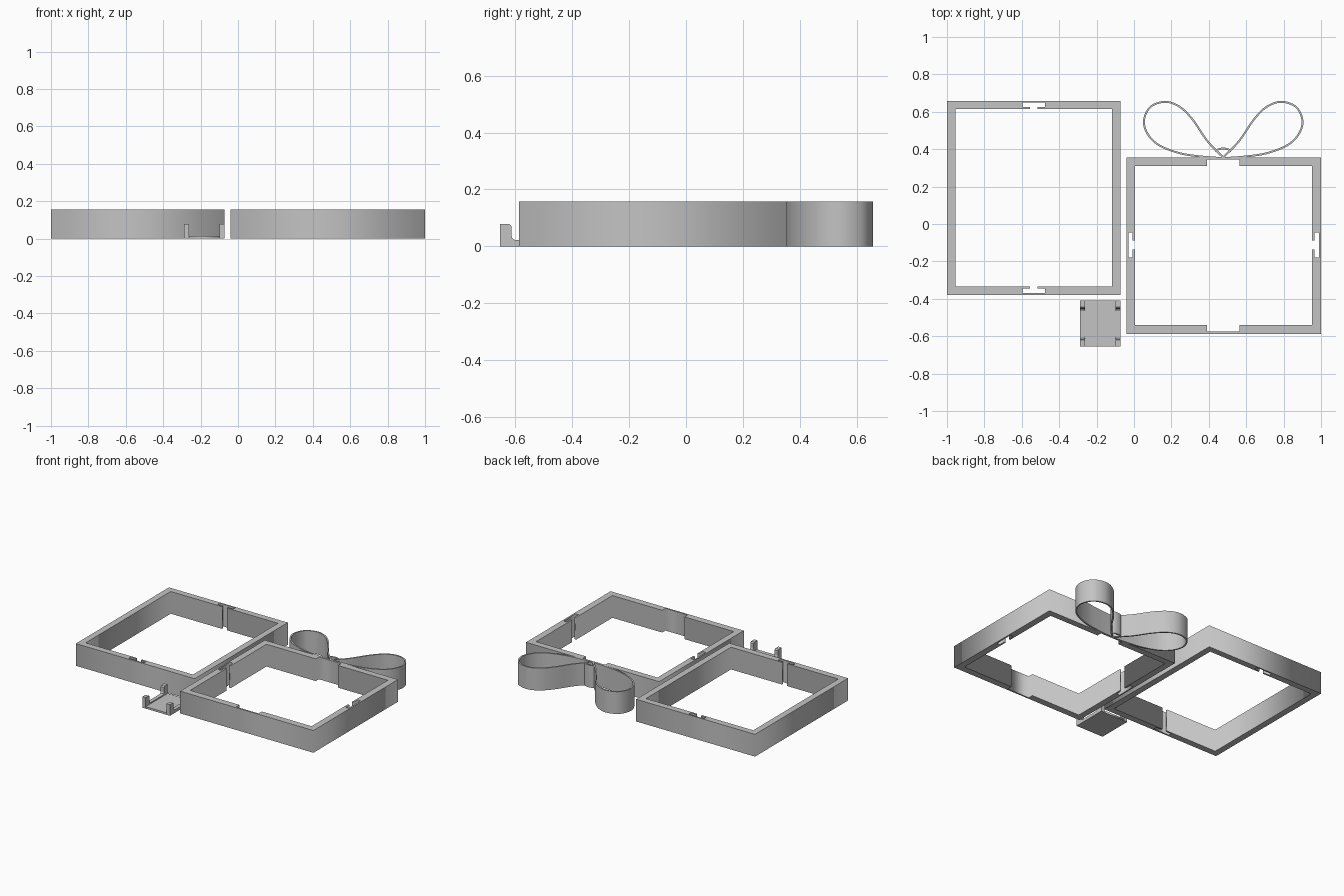
import bpy
import bmesh
import math
from mathutils import Vector

if "Cube" in bpy.data.objects:
    bpy.data.objects.remove(bpy.data.objects["Cube"])

H = 0.157      # height of frames and bow
BOW_X = 0.477  # centre line of the bow

grey = bpy.data.materials.new("plain grey")
grey.diffuse_color = (0.55, 0.55, 0.55, 1)
grey.use_nodes = True
grey.node_tree.nodes["Principled BSDF"].inputs["Base Color"].default_value = grey.diffuse_color


def activate(ob):
    bpy.ops.object.select_all(action='DESELECT')
    ob.select_set(True)
    bpy.context.view_layer.objects.active = ob


def plate(name, loops, z0, z1):
    """Extrude a flat outline (with optional holes) from z0 to z1."""
    cu = bpy.data.curves.new(name, 'CURVE')
    cu.dimensions = '2D'
    cu.fill_mode = 'BOTH'
    cu.extrude = (z1 - z0) / 2
    for pts in loops:
        sp = cu.splines.new('POLY')
        sp.points.add(len(pts) - 1)
        for p, (x, y) in zip(sp.points, pts):
            p.co = (x, y, 0, 1)
        sp.use_cyclic_u = True
    ob = bpy.data.objects.new(name, cu)
    ob.location.z = (z0 + z1) / 2
    bpy.context.collection.objects.link(ob)
    activate(ob)
    bpy.ops.object.convert(target='MESH')
    ob = bpy.context.object
    ob.data.materials.clear()
    ob.data.materials.append(grey)
    return ob


def mesh_object(name, bm):
    bmesh.ops.recalc_face_normals(bm, faces=bm.faces)
    me = bpy.data.meshes.new(name)
    bm.to_mesh(me)
    bm.free()
    me.materials.append(grey)
    ob = bpy.data.objects.new(name, me)
    bpy.context.collection.objects.link(ob)
    return ob


def rect(x0, y0, x1, y1):
    return [(x0, y0), (x1, y0), (x1, y1), (x0, y1)]


def t_slot(mid, wall, near, far, neck, cavity):
    """T-shaped groove as (along, across) points."""
    return [(mid - neck, wall), (mid - neck, near), (mid - cavity, near),
            (mid - cavity, far), (mid + cavity, far), (mid + cavity, near),
            (mid + neck, near), (mid + neck, wall)]


# Left frame: grooves in the front and back walls
lx0, lx1, ly0, ly1 = -0.955, -0.117, -0.335, 0.614
front = t_slot(-0.536, ly0, -0.346, -0.368, 0.02, 0.061)
back = t_slot(-0.536, ly1, 0.626, 0.649, 0.02, 0.061)[::-1]
plate("left_frame", [rect(-1, -0.38, -0.072, 0.658),
                     [(lx0, ly0)] + front + [(lx1, ly0), (lx1, ly1)] + back + [(lx0, ly1)]],
      0, H)

# Right frame: grooves in the side walls, shallow recesses front and back
rx0, rx1, ry0, ry1 = 0.005, 0.953, -0.54, 0.311
right = [(x, y) for y, x in t_slot(-0.112, rx1, 0.965, 0.988, 0.024, 0.067)]
left = [(x, y) for y, x in t_slot(-0.112, rx0, -0.007, -0.03, 0.024, 0.067)][::-1]
a, b = BOW_X - 0.087, BOW_X + 0.087
plate("right_frame", [rect(-0.04, -0.587, 1, 0.356),
                      [(rx0, ry0), (a, ry0), (a, -0.576), (b, -0.576), (b, ry0), (rx1, ry0)]
                      + right + [(rx1, ry1), (b, ry1), (b, 0.345), (a, 0.345), (a, ry1),
                                 (rx0, ry1)] + left],
      0, H)


def smooth_path(pts, steps=10):
    """Catmull-Rom curve through the points."""
    p = [Vector(q) for q in pts]
    p = [2 * p[0] - p[1]] + p + [2 * p[-1] - p[-2]]
    out = []
    for i in range(1, len(p) - 2):
        for s in range(steps):
            t = s / steps
            out.append(0.5 * (2 * p[i] + (p[i + 1] - p[i - 1]) * t
                              + (2 * p[i - 1] - 5 * p[i] + 4 * p[i + 1] - p[i + 2]) * t * t
                              + (3 * p[i] - p[i - 1] - 3 * p[i + 1] + p[i + 2]) * t ** 3))
    return out + [p[-2]]


def ribbon(name, path, thick):
    """Upright strip of constant thickness following a path."""
    bm = bmesh.new()
    rings = []
    for i, c in enumerate(path):
        d = (path[min(i + 1, len(path) - 1)] - path[max(i - 1, 0)]).normalized()
        n = Vector((-d.y, d.x)) * thick / 2
        rings.append([bm.verts.new((q.x, q.y, z)) for q, z in
                      ((c + n, 0), (c - n, 0), (c - n, H), (c + n, H))])
    for r, s in zip(rings, rings[1:]):
        for k in range(4):
            bm.faces.new((r[k], r[(k + 1) % 4], s[(k + 1) % 4], s[k]))
    bm.faces.new(rings[0])
    bm.faces.new(rings[-1])
    ob = mesh_object(name, bm)
    activate(ob)
    bpy.ops.object.shade_smooth_by_angle(angle=math.radians(30))


# Bow loops, given as distance from the centre line and y
loop = [(0, 0.356), (0.085, 0.444), (0.165, 0.56), (0.235, 0.628), (0.312, 0.653),
        (0.39, 0.625), (0.424, 0.55), (0.40, 0.475), (0.337, 0.418), (0.23, 0.378),
        (0.12, 0.361), (0, 0.352)]
for side, name in ((-1, "bow_loop_left"), (1, "bow_loop_right")):
    ribbon(name, smooth_path([(BOW_X + side * d, y) for d, y in loop]), 0.01)

# Bow knot: short arc between the loops
ribbon("bow_knot", smooth_path([(BOW_X - 0.042, 0.388), (BOW_X - 0.024, 0.4), (BOW_X, 0.404),
                                (BOW_X + 0.024, 0.4), (BOW_X + 0.042, 0.388)]), 0.009)

# Clip: thin floor with a raised rail and two posts on each side
cx0, cx1, cy0, cy1 = -0.288, -0.073, -0.655, -0.41
plate("clip_floor", [rect(cx0 + 0.026, cy0, cx1 - 0.026, cy1)], 0, 0.014)
cy = (cy0 + cy1) / 2
half = [(cy0, 0), (cy0, 0.078), (cy0 + 0.034, 0.078), (cy0 + 0.041, 0.071),
        (cy0 + 0.041, 0.036), (cy0 + 0.045, 0.027), (cy0 + 0.054, 0.022)]
profile = half + [(2 * cy - y, z) for y, z in reversed(half)]
for name, x0 in (("clip_side_left", cx0), ("clip_side_right", cx1 - 0.026)):
    bm = bmesh.new()
    face = bm.faces.new([bm.verts.new((x0, y, z)) for y, z in profile])
    ext = bmesh.ops.extrude_face_region(bm, geom=[face], use_keep_orig=True)
    bmesh.ops.translate(bm, vec=(0.026, 0, 0),
                        verts=[v for v in ext["geom"] if isinstance(v, bmesh.types.BMVert)])
    mesh_object(name, bm)
